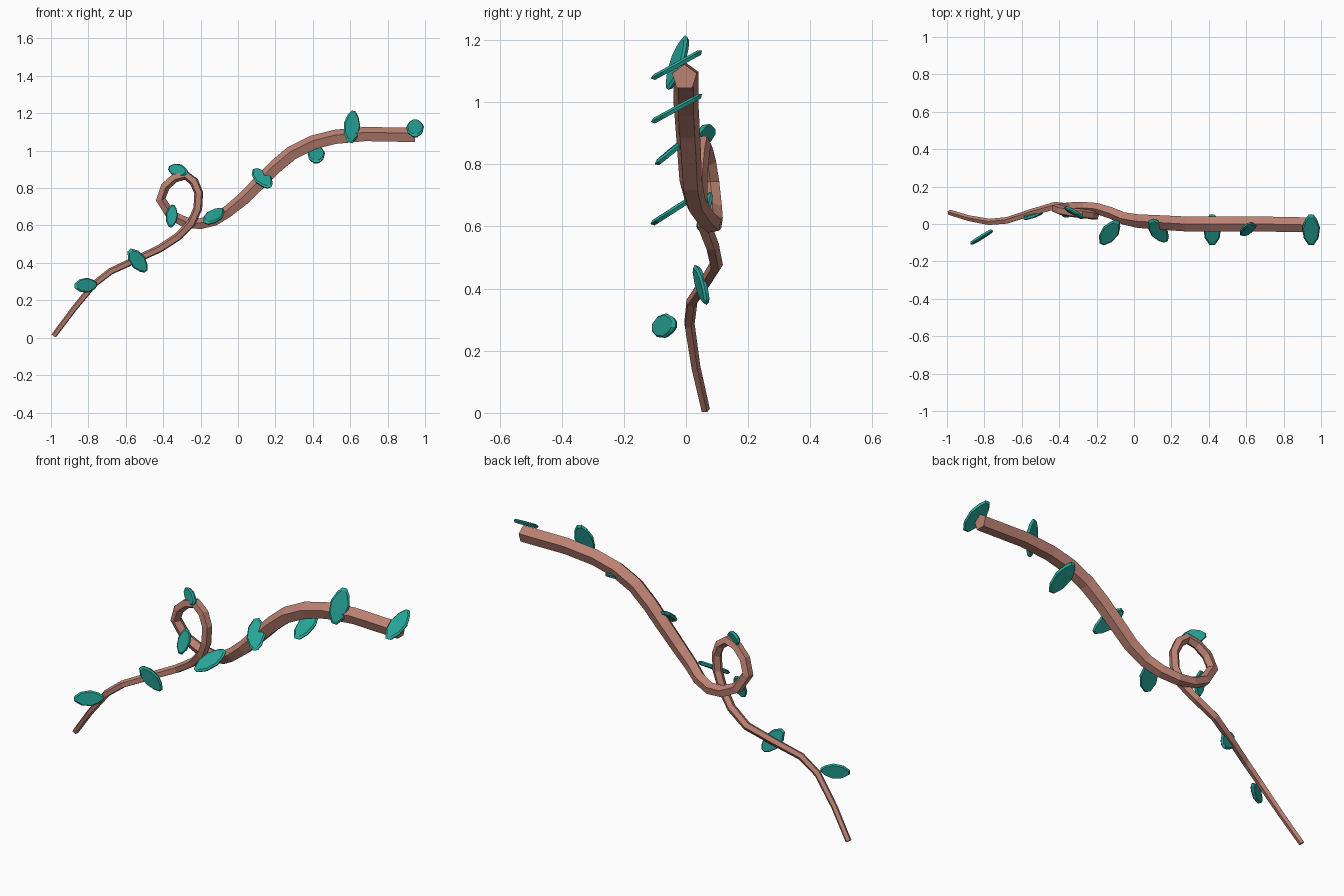
import bpy, bmesh, math
from mathutils import Vector


def material(name, color):
    m = bpy.data.materials.new(name)
    m.diffuse_color = color
    return m


bark = material("bark", (0.50, 0.22, 0.17, 1))
green = material("leaf_green", (0.02, 0.37, 0.31, 1))


def finish(bm, name, mat):
    bmesh.ops.recalc_face_normals(bm, faces=bm.faces)
    mesh = bpy.data.meshes.new(name)
    bm.to_mesh(mesh)
    bm.free()
    mesh.materials.append(mat)
    bpy.context.collection.objects.link(bpy.data.objects.new(name, mesh))


# Vine centre line from thick end to thin tip: x, y, z, radius
path = [
    (0.945, -0.005, 1.08, .042), (0.68, 0.0, 1.085, .042), (0.52, 0.0, 1.07, .042),
    (0.40, 0.0, 1.04, .042), (0.29, 0.0, 0.985, .042), (0.20, 0.005, 0.91, .041),
    (0.12, 0.01, 0.83, .040), (0.03, 0.015, 0.74, .038), (-0.05, 0.03, 0.675, .035),
    (-0.12, 0.06, 0.63, .033), (-0.20, 0.085, 0.608, .031), (-0.28, 0.092, 0.615, .030),
    (-0.36, 0.09, 0.655, .029), (-0.415, 0.082, 0.74, .028), (-0.39, 0.072, 0.81, .027),
    (-0.34, 0.062, 0.855, .026), (-0.28, 0.055, 0.87, .026), (-0.235, 0.05, 0.835, .026),
    (-0.21, 0.045, 0.775, .025), (-0.215, 0.045, 0.69, .025), (-0.25, 0.055, 0.612, .024),
    (-0.32, 0.083, 0.54, .023), (-0.42, 0.097, 0.475, .022), (-0.55, 0.06, 0.415, .020),
    (-0.68, 0.018, 0.355, .019), (-0.77, 0.01, 0.285, .018), (-0.88, 0.03, 0.15, .016),
    (-0.985, 0.062, 0.01, .015)]

# Vine: pentagon swept along the line with a carried-over frame
bm = bmesh.new()
pts = [Vector(p[:3]) for p in path]
up = Vector((0, 0, 1))
rings = []
for i, p in enumerate(pts):
    t = (pts[min(i + 1, len(pts) - 1)] - pts[max(i - 1, 0)]).normalized()
    if i == 0:
        t = Vector((-1, 0, 0))
    up = (up - t * up.dot(t)).normalized()
    side = t.cross(up)
    r = path[i][3]
    rings.append([bm.verts.new(p + r * (math.cos(a) * up + math.sin(a) * side))
                  for a in (k * math.tau / 5 for k in range(5))])
for a, b in zip(rings, rings[1:]):
    for k in range(5):
        bm.faces.new((a[k], a[(k + 1) % 5], b[(k + 1) % 5], b[k]))
bm.faces.new(rings[0])
bm.faces.new(rings[-1])
finish(bm, "vine_stem", bark)

# Leaf outline: position along the length, half width
half = [(-0.5, 0.14), (-0.27, 0.42), (0.08, 0.5), (0.36, 0.32), (0.5, 0.12)]
outline = half + [(u, -w) for u, w in reversed(half)]


def leaf(name, centre, axis, normal, width):
    axis, n = Vector(axis), Vector(normal)
    length = axis.length
    axis.normalize()
    n = (n - axis * n.dot(axis)).normalized()
    side = axis.cross(n)
    bm = bmesh.new()
    layers = []
    for h, s in ((-0.009, 0.9), (0.002, 1.0), (0.009, 0.85)):
        layers.append([bm.verts.new(Vector(centre) + axis * u * length * s
                                    + side * w * width * s + n * h) for u, w in outline])
    count = len(outline)
    for a, b in zip(layers, layers[1:]):
        for k in range(count):
            bm.faces.new((a[k], a[(k + 1) % count], b[(k + 1) % count], b[k]))
    bm.faces.new(layers[0])
    bm.faces.new(layers[-1])
    finish(bm, name, green)


# Leaves: centre, length vector, facing direction, width
leaves = [
    ((-0.815, -0.07, 0.28), (0.12, 0.075, 0.01), (0.5, -0.85, 0.1), 0.08),
    ((-0.537, 0.048, 0.412), (0.09, 0.04, -0.115), (0.25, -0.95, -0.15), 0.085),
    ((-0.355, 0.06, 0.65), (0.015, 0.04, 0.12), (0.2, -0.9, 0.3), 0.065),
    ((-0.32, 0.06, 0.895), (0.10, -0.06, -0.025), (-0.5, -0.85, 0.2), 0.07),
    ((-0.13, -0.045, 0.65), (0.085, 0.125, 0.08), (0, -0.55, 0.83), 0.095),
    ((0.13, -0.035, 0.852), (0.08, -0.12, -0.10), (0.05, -0.65, 0.75), 0.095),
    ((0.418, -0.03, 0.98), (0, 0.165, 0.09), (0, -0.49, 0.87), 0.095),
    ((0.608, -0.028, 1.127), (0.02, 0.06, 0.17), (0.4, -0.9, 0.3), 0.095),
    ((0.947, -0.03, 1.12), (0, 0.165, 0.09), (0, -0.49, 0.87), 0.095)]
for i, args in enumerate(leaves):
    leaf(f"leaf_{i + 1}", *args)
